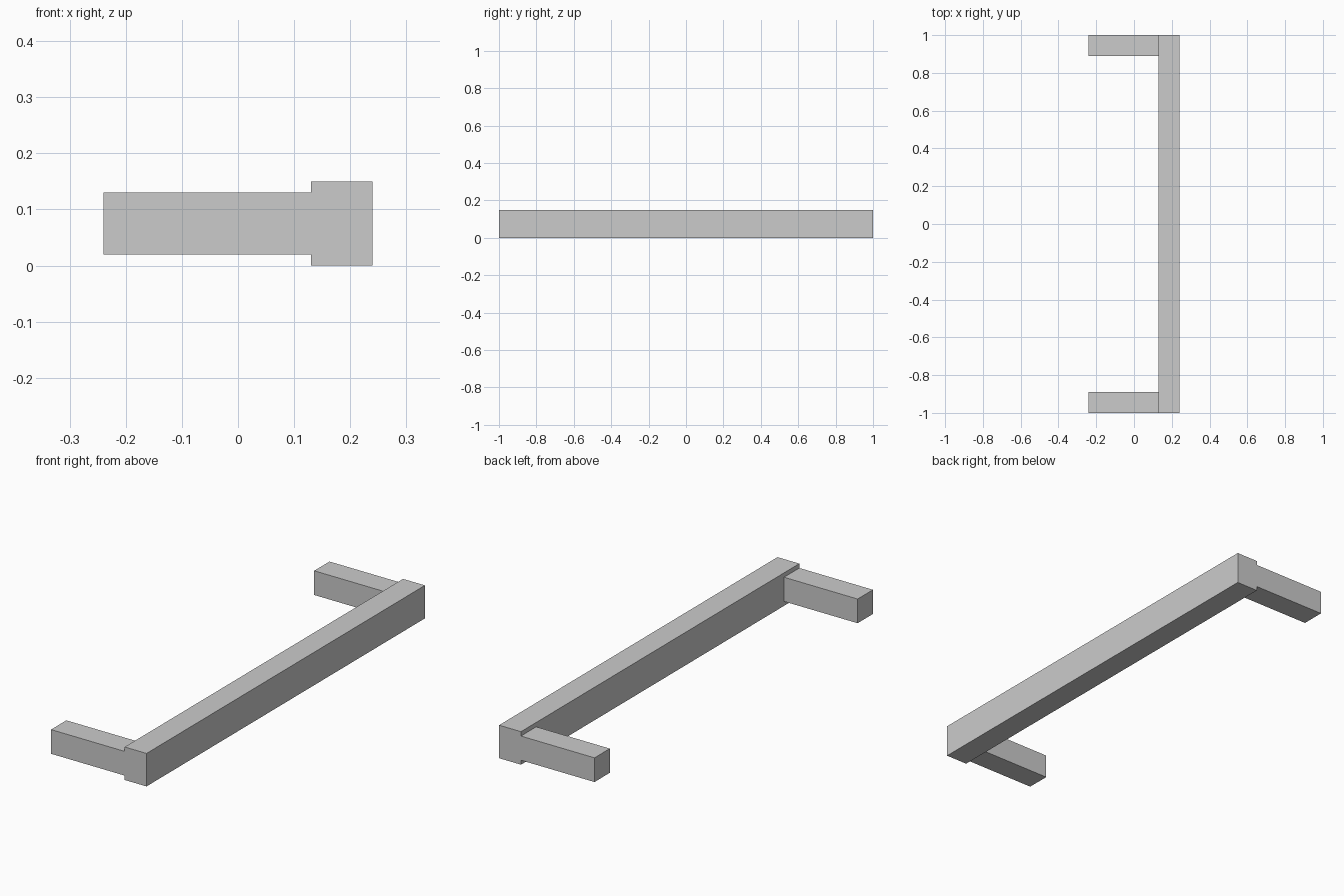
import bpy

cube = bpy.data.objects.get("Cube")
if cube:
    bpy.data.objects.remove(cube, do_unlink=True)

# Single plain grey finish
grey = bpy.data.materials.new("plain_grey")
grey.use_nodes = True
colour = (0.6, 0.6, 0.6, 1)
grey.diffuse_color = colour
grey.node_tree.nodes["Principled BSDF"].inputs["Base Color"].default_value = colour


def box(name, low, high):
    """Box spanning two opposite corners."""
    centre = [(a + b) / 2 for a, b in zip(low, high)]
    bpy.ops.mesh.primitive_cube_add(size=1, location=centre)
    part = bpy.context.object
    part.name = part.data.name = name
    size = [b - a for a, b in zip(low, high)]
    for vert in part.data.vertices:
        vert.co = [c * s for c, s in zip(vert.co, size)]
    part.data.materials.append(grey)
    return part


LENGTH = 2.0
HALF_WIDTH = 0.24
HEIGHT = 0.15
THICK = 0.11
INSET = 0.02
BAR_X = HALF_WIDTH - THICK

# Long grip bar
box("grip_bar", (BAR_X, -LENGTH / 2, 0), (HALF_WIDTH, LENGTH / 2, HEIGHT))

# Mounting arms, flush with the bar ends
for name, y in (("front_arm", -LENGTH / 2), ("back_arm", LENGTH / 2 - THICK)):
    box(name, (-HALF_WIDTH, y, INSET), (BAR_X, y + THICK, HEIGHT - INSET))
